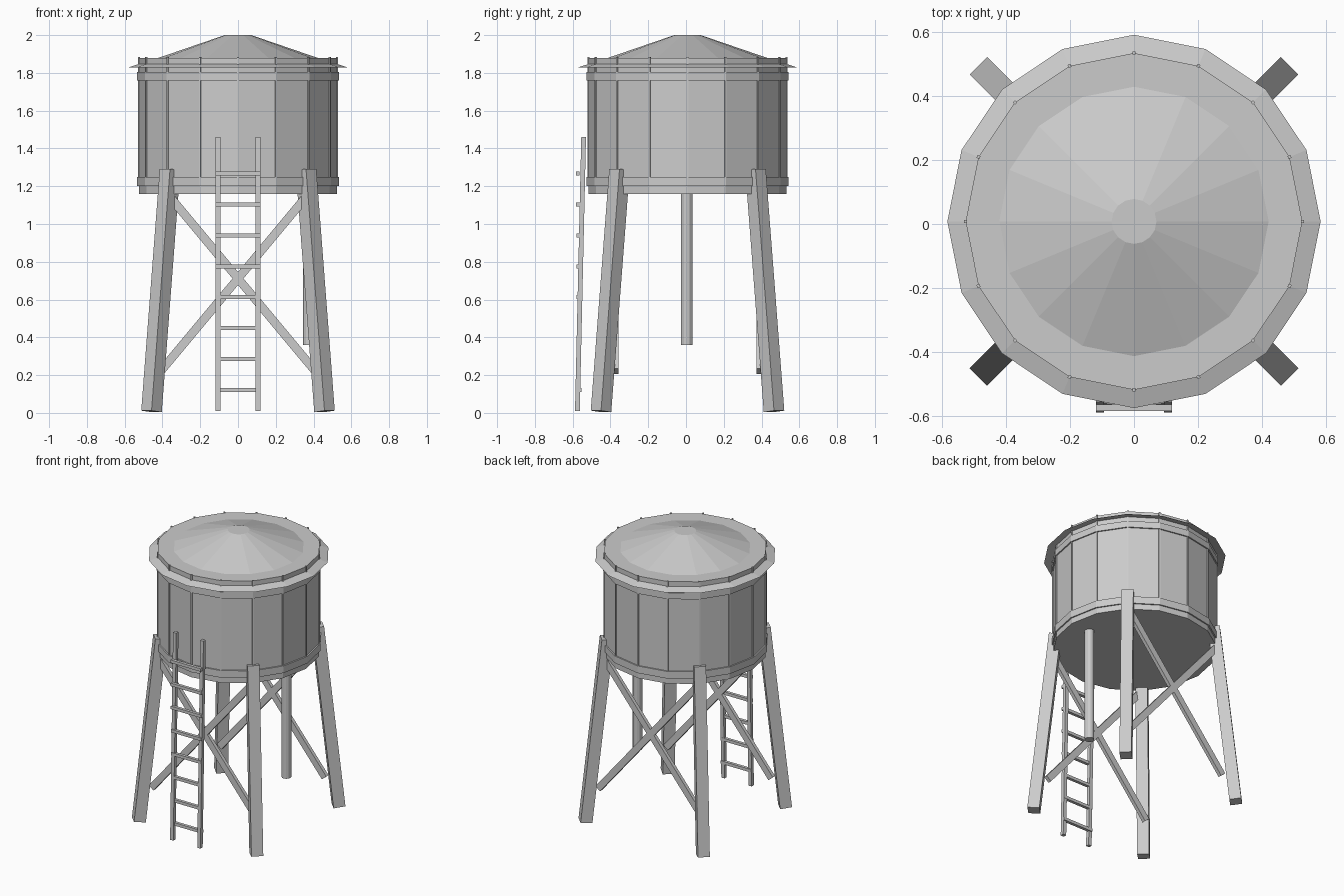
import bpy, bmesh, math
from mathutils import Vector, Matrix

cube = bpy.data.objects.get("Cube")
if cube:
    bpy.data.objects.remove(cube, do_unlink=True)

grey = bpy.data.materials.new("light grey")
grey.use_nodes = True
colour = (0.6, 0.6, 0.6, 1)
grey.diffuse_color = colour
grey.node_tree.nodes["Principled BSDF"].inputs["Base Color"].default_value = colour

SIDES = 16
CY = 0.008  # the tower sits slightly behind the ladder


def finish(name, bm):
    bmesh.ops.recalc_face_normals(bm, faces=bm.faces[:])
    mesh = bpy.data.meshes.new(name)
    bm.to_mesh(mesh)
    bm.free()
    mesh.materials.append(grey)
    obj = bpy.data.objects.new(name, mesh)
    bpy.context.collection.objects.link(obj)
    return obj


def lathe(name, profile, centre=(0, CY), sides=SIDES, closed=False):
    """Revolve (radius, z) points; open profiles get flat end caps."""
    bm = bmesh.new()
    rings = []
    for r, z in profile:
        angles = [math.tau * i / sides for i in range(sides)]
        rings.append([bm.verts.new((centre[0] + r * math.cos(a),
                                    centre[1] + r * math.sin(a), z)) for a in angles])
    pairs = list(zip(rings, rings[1:]))
    if closed:
        pairs.append((rings[-1], rings[0]))
    else:
        bm.faces.new(rings[0])
        bm.faces.new(rings[-1])
    for low, high in pairs:
        for i in range(sides):
            j = (i + 1) % sides
            bm.faces.new((low[i], low[j], high[j], high[i]))
    return finish(name, bm)


def beam(name, start, end, width, depth, facing):
    """Box from start to end; depth is measured along the facing direction."""
    a, b = Vector(start), Vector(end)
    axis = (b - a).normalized()
    side = axis.cross(Vector(facing)).normalized()
    front = side.cross(axis)
    rot = Matrix((side, front, axis)).transposed().to_4x4()
    bm = bmesh.new()
    bmesh.ops.create_cube(bm, size=1, matrix=Matrix.Translation((a + b) / 2) @ rot
                          @ Matrix.Diagonal((width, depth, (b - a).length, 1)))
    return finish(name, bm)


# Tank body with shallow conical roof
lathe("tank", [(0.525, 1.16), (0.525, 1.88), (0.42, 1.88), (0.07, 2.0)])

# Hoops around the tank and the sloping brim
for name, low, high in (("lower_band", 1.2, 1.25), ("upper_band", 1.76, 1.805)):
    lathe(name, [(0.52, low), (0.534, low), (0.534, high), (0.52, high)], closed=True)
lathe("brim", [(0.515, 1.842), (0.582, 1.828), (0.515, 1.85)], closed=True)

# Battens covering the wall seams
for i in range(SIDES):
    a = math.tau * i / SIDES
    out = Vector((math.cos(a), math.sin(a), 0))
    foot = out * 0.525 + Vector((0, CY, 1.2))
    beam("wall_batten", foot, foot + Vector((0, 0, 0.685)), 0.01, 0.01, out)

# Splayed legs
for sx in (-1, 1):
    for sy in (-1, 1):
        beam("leg", (sx * 0.458, CY + sy * 0.458, 0.008),
             (sx * 0.36, CY + sy * 0.36, 1.288), 0.077, 0.077, (sx, sy, 0))

# Crossed braces on the front and back
for sy in (-1, 1):
    for sx in (-1, 1):
        beam("cross_brace", (sx * 0.41, CY + sy * 0.378, 0.22),
             (-sx * 0.37, CY + sy * 0.378, 1.155), 0.045, 0.025, (0, 1, 0))

# Outlet pipe under the tank
lathe("outlet_pipe", [(0.031, 0.36), (0.031, 1.17)], centre=(0.375, CY - 0.004), sides=12)

# Ladder
for sx in (-1, 1):
    beam("ladder_rail", (sx * 0.106, -0.575, 0.01), (sx * 0.106, -0.542, 1.46),
         0.025, 0.025, (0, 1, 0))
for i in range(8):
    z = 0.122 + i * 0.1635
    y = -0.563 - 0.008 * z
    beam("ladder_rung", (-0.118, y, z), (0.118, y, z), 0.021, 0.021, (0, 1, 0))
